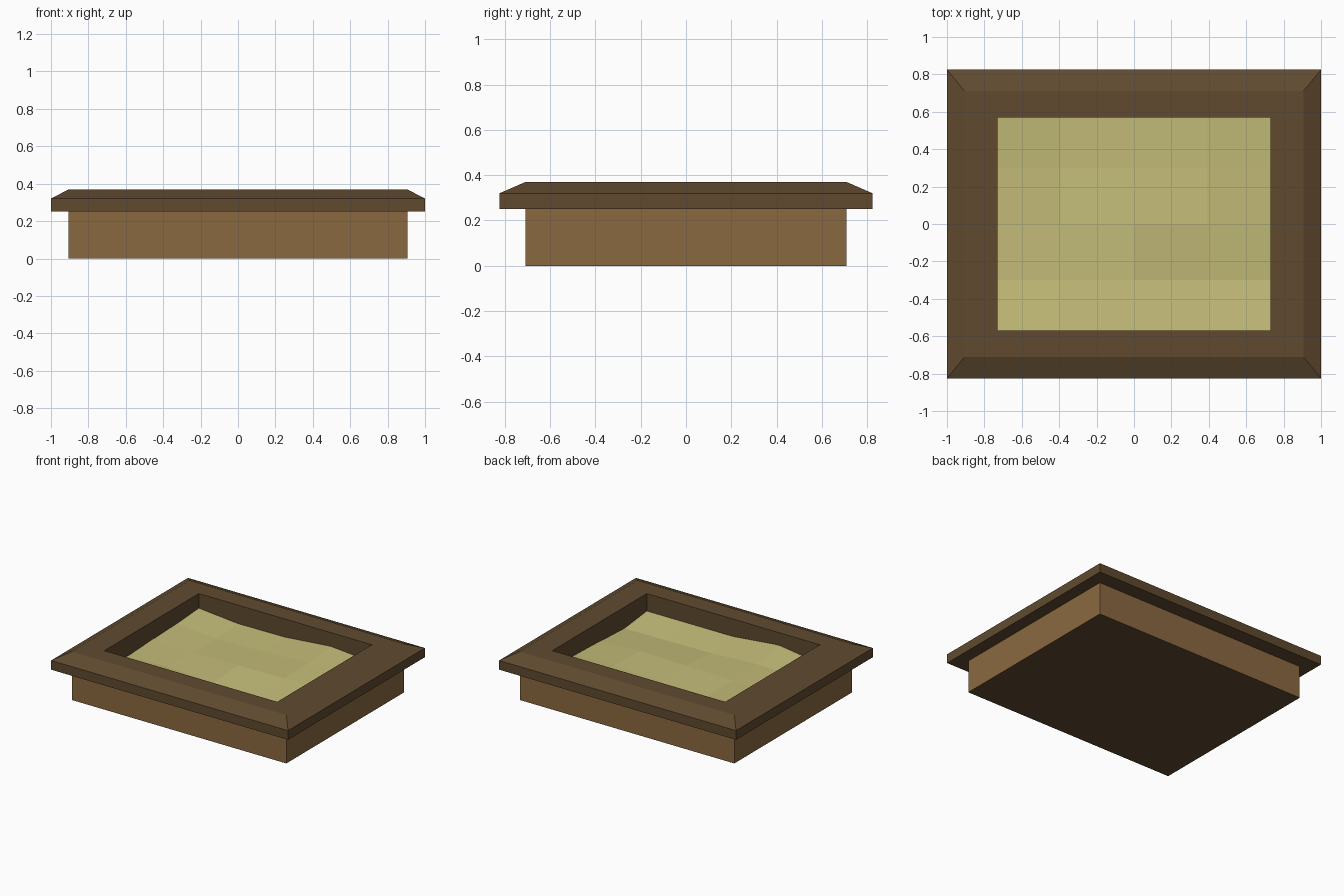
import bpy
import bmesh

if "Cube" in bpy.data.objects:
    bpy.data.objects.remove(bpy.data.objects["Cube"], do_unlink=True)


def srgb(code):
    channels = [int(code[i:i + 2], 16) / 255 for i in (0, 2, 4)]
    return [c / 12.92 if c < 0.04 else ((c + 0.055) / 1.055) ** 2.4 for c in channels] + [1]


def material(name, code):
    mat = bpy.data.materials.new(name)
    mat.use_nodes = True
    mat.diffuse_color = srgb(code)
    mat.node_tree.nodes["Principled BSDF"].inputs["Base Color"].default_value = srgb(code)
    return mat


def finish(name, bm, *mats):
    mesh = bpy.data.meshes.new(name)
    bm.to_mesh(mesh)
    bm.free()
    for mat in mats:
        mesh.materials.append(mat)
    obj = bpy.data.objects.new(name, mesh)
    bpy.context.collection.objects.link(obj)
    return obj


def rectangle(bm, hx, hy, z):
    return [bm.verts.new((sx * hx, sy * hy, z))
            for sx, sy in ((-1, -1), (1, -1), (1, 1), (-1, 1))]


def bridge(bm, low, high):
    for i in range(4):
        j = (i + 1) % 4
        bm.faces.new((low[i], low[j], high[j], high[i]))


light_wood = material("light wood", "8A6940")
dark_wood = material("dark wood", "604A2F")
sand = material("sand", "C4BC79")

# Box body: open-topped walls with a dark underside
bm = bmesh.new()
low, high = rectangle(bm, 0.905, 0.71, 0), rectangle(bm, 0.905, 0.71, 0.25)
bridge(bm, low, high)
bottom = bm.faces.new(low[::-1])
bottom.material_index = 1
finish("box_body", bm, light_wood, dark_wood)

# Rim: rectangular section swept around the box, with bevelled outer edge and lining
section = [(0.80, 0.64, 0.17), (0.80, 0.64, 0.25), (1.0, 0.825, 0.25),
           (1.0, 0.825, 0.32), (0.905, 0.71, 0.37), (0.73, 0.57, 0.37),
           (0.73, 0.57, 0.17)]
bm = bmesh.new()
loops = [rectangle(bm, *point) for point in section]
for a, b in zip(loops, loops[1:] + loops[:1]):
    bridge(bm, a, b)
bmesh.ops.recalc_face_normals(bm, faces=bm.faces)
finish("rim", bm, dark_wood)

# Sand: coarse uneven grid, rows run from front to back
heights = [(0.225, 0.278, 0.24, 0.24, 0.24),
           (0.22, 0.235, 0.215, 0.21, 0.207),
           (0.235, 0.225, 0.235, 0.24, 0.22),
           (0.245, 0.22, 0.225, 0.245, 0.23),
           (0.265, 0.23, 0.233, 0.267, 0.235)]
bm = bmesh.new()
grid = [[bm.verts.new(((i - 2) * 0.39, (j - 2) * 0.3, z)) for i, z in enumerate(row)]
        for j, row in enumerate(heights)]
for near, far in zip(grid, grid[1:]):
    for i in range(4):
        bm.faces.new((near[i], near[i + 1], far[i + 1], far[i]))
finish("sand_surface", bm, sand)
